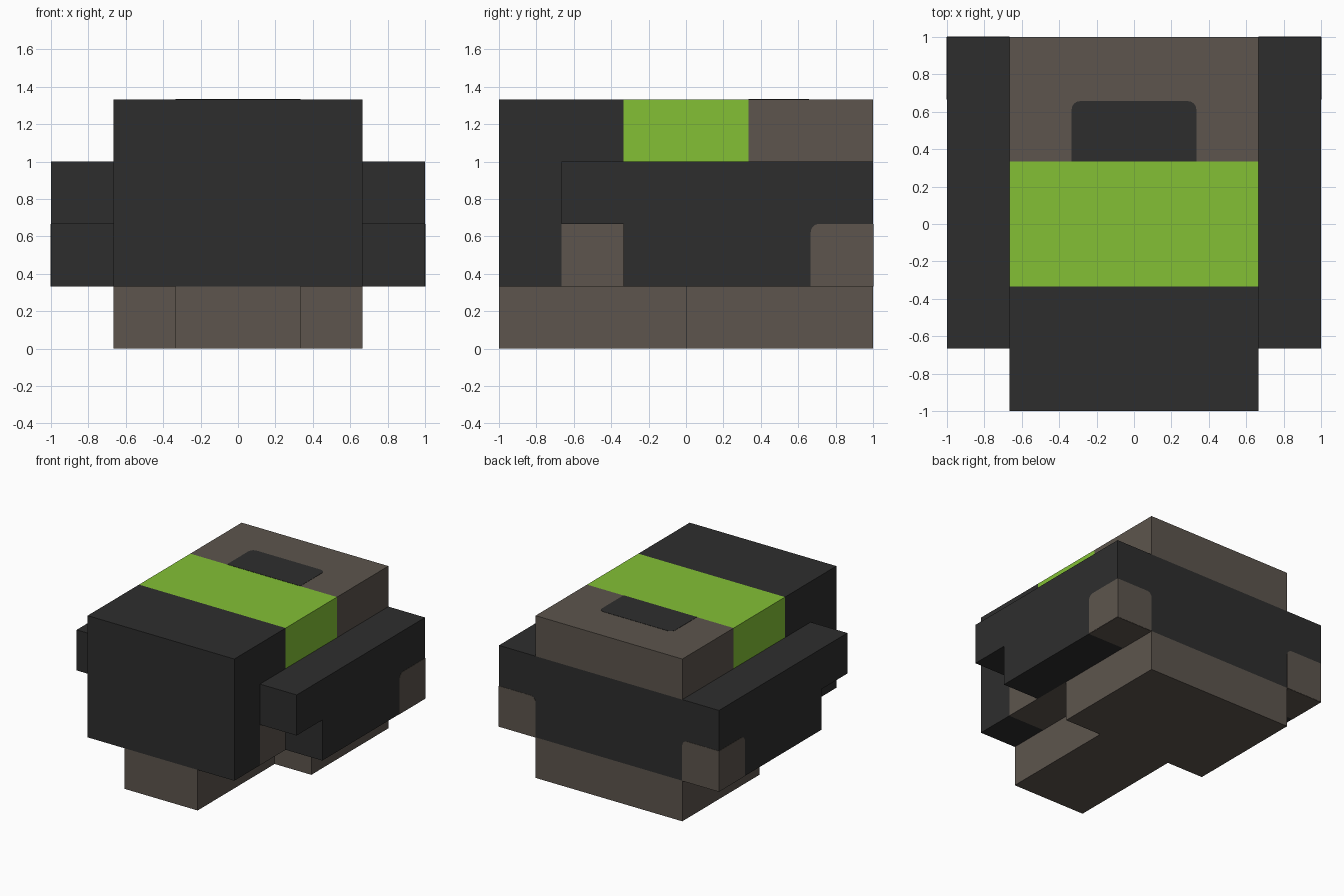
import bpy
import bmesh
import math

if "Cube" in bpy.data.objects:
    bpy.data.objects.remove(bpy.data.objects["Cube"])

T = 1 / 3      # modelling unit
SKIN = 0.002   # thickness of painted plates


def material(name, rgb):
    mat = bpy.data.materials.new(name)
    mat.use_nodes = True
    mat.diffuse_color = (*rgb, 1)
    mat.node_tree.nodes["Principled BSDF"].inputs["Base Color"].default_value = (*rgb, 1)
    return mat


black = material("charcoal black", (0.027, 0.027, 0.027))
brown = material("grey brown", (0.109, 0.091, 0.075))
green = material("lime green", (0.227, 0.527, 0.036))


def prism(name, outline, axis, lo, hi, mat):
    """Extrude a 2D outline along an axis from lo to hi."""
    place = {"x": lambda u, v, w: (w, u, v),
             "y": lambda u, v, w: (u, w, v),
             "z": lambda u, v, w: (u, v, w)}[axis]
    bm = bmesh.new()
    rings = [[bm.verts.new(place(u, v, w)) for u, v in outline] for w in (lo, hi)]
    for ring in rings:
        bm.faces.new(ring)
    for i in range(len(outline)):
        j = (i + 1) % len(outline)
        bm.faces.new((rings[0][i], rings[0][j], rings[1][j], rings[1][i]))
    bmesh.ops.recalc_face_normals(bm, faces=bm.faces)
    mesh = bpy.data.meshes.new(name)
    bm.to_mesh(mesh)
    bm.free()
    mesh.materials.append(mat)
    obj = bpy.data.objects.new(name, mesh)
    bpy.context.scene.collection.objects.link(obj)
    return obj


def box(name, x, y, z, mat):
    rect = [(x[0], y[0]), (x[1], y[0]), (x[1], y[1]), (x[0], y[1])]
    return prism(name, rect, "z", *z, mat)


def arc(u, v, r, start):
    """Quarter circle of points around (u, v), starting at an angle in degrees."""
    angles = [math.radians(start + 90 * i / 6) for i in range(7)]
    return [(u + r * math.cos(a), v + r * math.sin(a)) for a in angles]


# T-shaped base
base = [(-T, -1), (T, -1), (T, 0), (2 * T, 0), (2 * T, 1),
        (-2 * T, 1), (-2 * T, 0), (-T, 0)]
prism("base", base, "z", 0, T, brown)

# Central body
wide = (-2 * T, 2 * T)
box("front_block", wide, (-1, -2 * T), (T, 4 * T), black)
box("front_cap", wide, (-2 * T, -T), (3 * T, 4 * T), black)
box("inner_core", wide, (-2 * T, 0), (T, 3 * T), brown)
box("rear_core", wide, (0, 1), (T, 3 * T), black)
box("top_band", wide, (-T, T), (3 * T, 4 * T), green)
box("rear_cap", wide, (T, 1), (3 * T, 4 * T), brown)

# Rounded dark panel on the rear cap
r = 0.045
panel = [(-T, T), (T, T)] + arc(T - r, 2 * T - 0.01 - r, r, 0) \
    + arc(-T + r, 2 * T - 0.01 - r, r, 90)
prism("top_panel", panel, "z", 4 * T, 4 * T + SKIN, black)

# Stepped side arms, with brown corner patches at the rear
arm = [(-2 * T, 2 * T), (-T, 2 * T), (-T, T), (1, T), (1, 3 * T), (-2 * T, 3 * T)]
patch = [(1, T), (1, 2 * T)] + arc(2 * T + r, 2 * T - r, r, 90) + [(2 * T, T)]
for side, s in (("left", 1), ("right", -1)):
    prism(side + "_arm", arm, "x", 2 * T * s, s, black)
    prism(side + "_side_patch", patch, "x", s, s * (1 + SKIN), brown)
    prism(side + "_rear_patch", [(s * u, v) for u, v in patch], "y", 1, 1 + SKIN, brown)
    box(side + "_under_patch", sorted((2 * T * s, s)), (2 * T, 1), (T - SKIN, T), brown)
